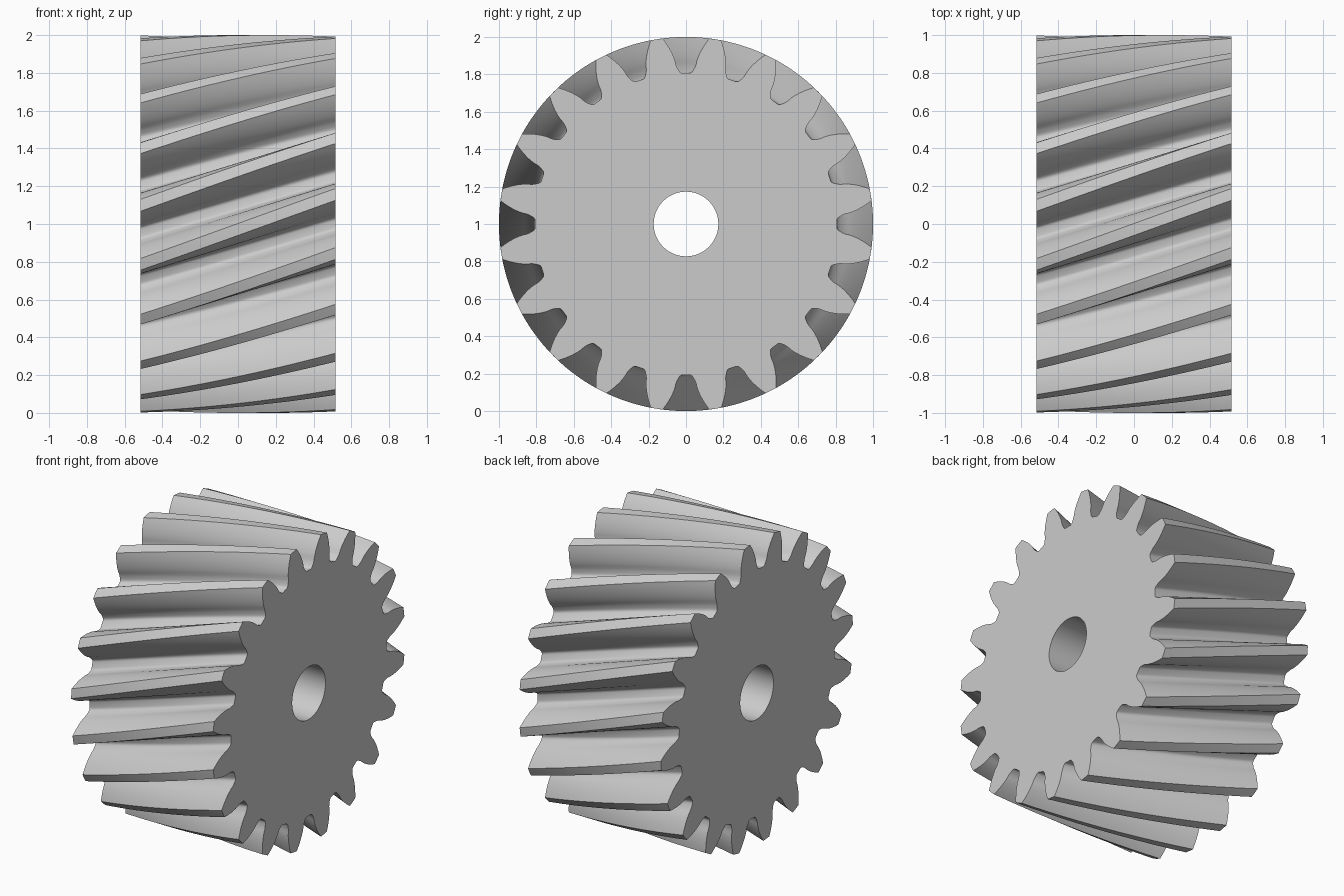
import bpy, bmesh
from math import pi, cos, sin, tan, acos, radians

cube = bpy.data.objects.get("Cube")
if cube:
    bpy.data.objects.remove(cube, do_unlink=True)

TEETH, SLICES, BORE_SIDES = 20, 24, 48
HALF_WIDTH, TIP_R, BORE_R = 0.515, 1.0, 0.173
PITCH_R, PRESSURE = 0.909, radians(20)
BASE_R = PITCH_R * cos(PRESSURE)
TWIST = radians(21.3)
STEP = 2 * pi / TEETH


def involute(a):
    return tan(a) - a


def gap_half_angle(r):
    return STEP / 4 - involute(PRESSURE) + involute(acos(min(1, BASE_R / r)))


# Half of one tooth gap as (radius, angle): rounded root, then involute flank
half = [(0.807, 0.022), (0.809, 0.033), (0.815, 0.042), (0.825, 0.049), (0.838, 0.057)]
for i in range(9):
    r = BASE_R + (TIP_R - BASE_R) * i / 8
    half.append((r, gap_half_angle(r)))

# One full tooth pitch, from the middle of a tip land to the next
pitch = [(TIP_R, -STEP / 2)]
pitch += [(r, -a) for r, a in reversed(half)] + [(0.807, 0)] + half
outline = [(r, a + k * STEP) for k in range(TEETH) for r, a in pitch]
bore = [(BORE_R, 2 * pi * i / BORE_SIDES) for i in range(BORE_SIDES)]

bm = bmesh.new()


def loft(profile, twist, slices, inward=False):
    """Sweep a polar profile along x with a twist; return its end rings."""
    rings = []
    for s in range(slices + 1):
        x = HALF_WIDTH * (2 * s / slices - 1)
        turn = twist * (1 - s / slices)
        rings.append([bm.verts.new((x, r * cos(a + turn), r * sin(a + turn)))
                      for r, a in profile])
    n = len(profile)
    for low, high in zip(rings, rings[1:]):
        for i in range(n):
            j = (i + 1) % n
            quad = [low[i], low[j], high[j], high[i]]
            bm.faces.new(quad[::-1] if inward else quad)
    return rings[0], rings[-1]


# Toothed outside, shaft hole and the two flat end faces
outer_ends = loft(outline, TWIST, SLICES)
bore_ends = loft(bore, 0, 1, inward=True)
for ring, hole in zip(outer_ends, bore_ends):
    edges = [bm.edges.get((loop[i - 1], loop[i]))
             for loop in (ring, hole) for i in range(len(loop))]
    bmesh.ops.triangle_fill(bm, use_beauty=True, use_dissolve=False, edges=edges)
bmesh.ops.recalc_face_normals(bm, faces=bm.faces[:])
bmesh.ops.translate(bm, verts=bm.verts[:], vec=(0, 0, 1))

mesh = bpy.data.meshes.new("helical_gear")
bm.to_mesh(mesh)
bm.free()
gear = bpy.data.objects.new("helical_gear", mesh)
bpy.context.collection.objects.link(gear)

# Plain grey metal
grey = bpy.data.materials.new("plain_grey")
grey.use_nodes = True
colour = (0.6, 0.6, 0.6, 1)
grey.diffuse_color = colour
grey.node_tree.nodes["Principled BSDF"].inputs["Base Color"].default_value = colour
mesh.materials.append(grey)

# Smooth flanks with crisp tip and end edges
bpy.ops.object.select_all(action='DESELECT')
gear.select_set(True)
bpy.context.view_layer.objects.active = gear
bpy.ops.object.shade_smooth_by_angle(angle=radians(30))
